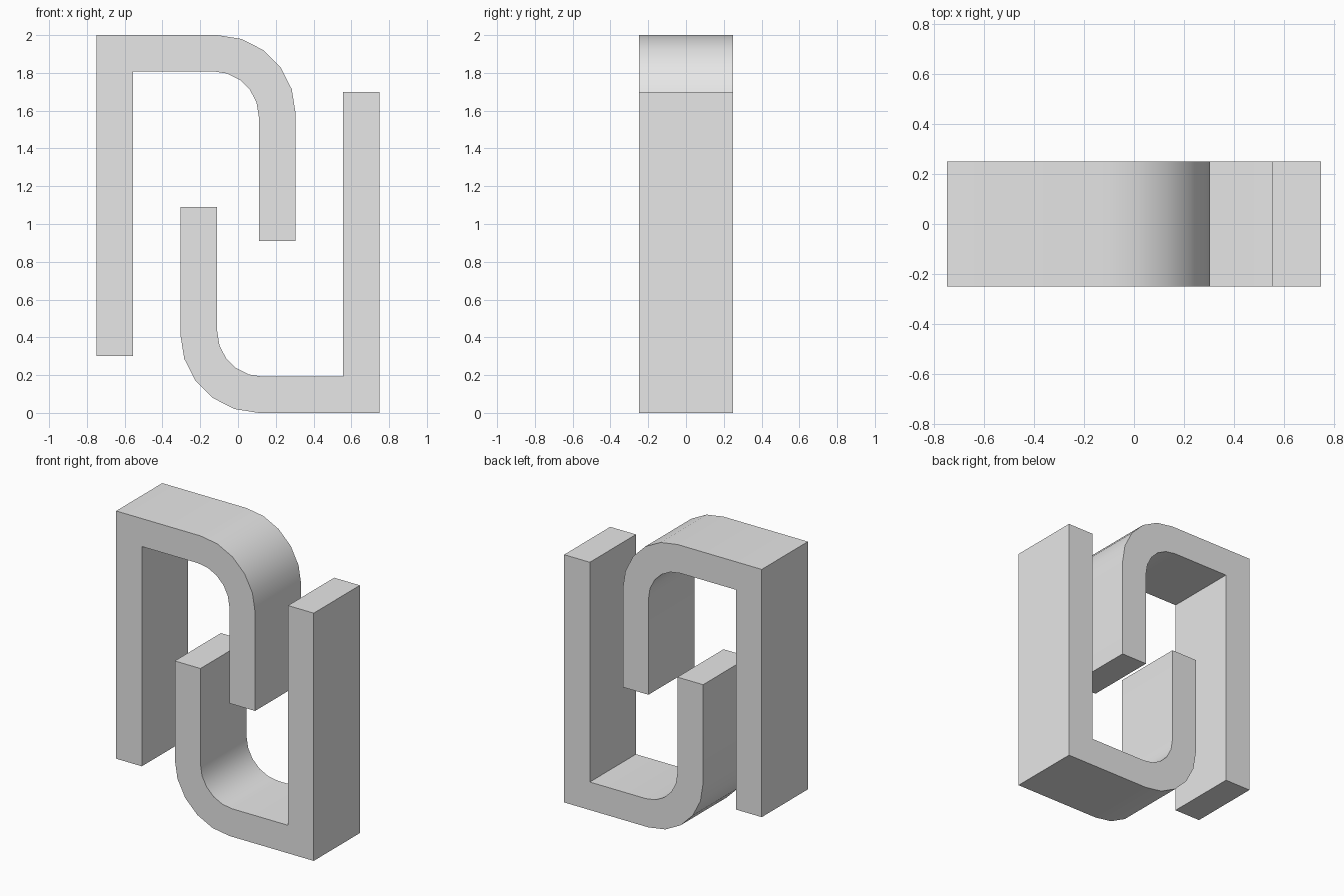
import bpy, bmesh
from math import sin, cos, radians

cube = bpy.data.objects.get("Cube")
if cube:
    bpy.data.objects.remove(cube, do_unlink=True)

DEPTH = 0.5
BEND_STEPS = 5

grey = bpy.data.materials.new("light_grey")
grey.use_nodes = True
colour = (0.8, 0.8, 0.8, 1)
grey.diffuse_color = colour
grey.node_tree.nodes["Principled BSDF"].inputs["Base Color"].default_value = colour


def bend(cx, cz, radius):
    """Quarter circle from straight up to +x."""
    angles = [radians(90 * i / BEND_STEPS) for i in range(BEND_STEPS + 1)]
    return [(cx + radius * sin(a), cz + radius * cos(a)) for a in angles]


# Hook outline: long leg, square corner, rounded bend, short leg
outline = [(-0.75, 0.3), (-0.75, 2.0)]
outline += bend(-0.11, 1.585, 0.415)
outline += [(0.305, 0.91), (0.11, 0.91)]
outline += reversed(bend(-0.13, 1.568, 0.24))
outline += [(-0.555, 1.808), (-0.555, 0.3)]


def make_hook(name, turn):
    """Extrude the outline; turn = -1 rotates it half a turn about the centre."""
    bm = bmesh.new()
    verts = [bm.verts.new((turn * x, -DEPTH / 2, 1 + turn * (z - 1)))
             for x, z in outline]
    face = bm.faces.new(verts)
    extruded = bmesh.ops.extrude_face_region(bm, geom=[face], use_keep_orig=True)
    moved = [g for g in extruded["geom"] if isinstance(g, bmesh.types.BMVert)]
    bmesh.ops.translate(bm, verts=moved, vec=(0, DEPTH, 0))
    bmesh.ops.recalc_face_normals(bm, faces=bm.faces[:])
    mesh = bpy.data.meshes.new(name)
    bm.to_mesh(mesh)
    bm.free()
    mesh.materials.append(grey)
    obj = bpy.data.objects.new(name, mesh)
    bpy.context.collection.objects.link(obj)
    bpy.ops.object.select_all(action='DESELECT')
    obj.select_set(True)
    bpy.context.view_layer.objects.active = obj
    bpy.ops.object.shade_smooth_by_angle(angle=radians(30))


# Two interlocking hooks
make_hook("upper_hook", 1)
make_hook("lower_hook", -1)
